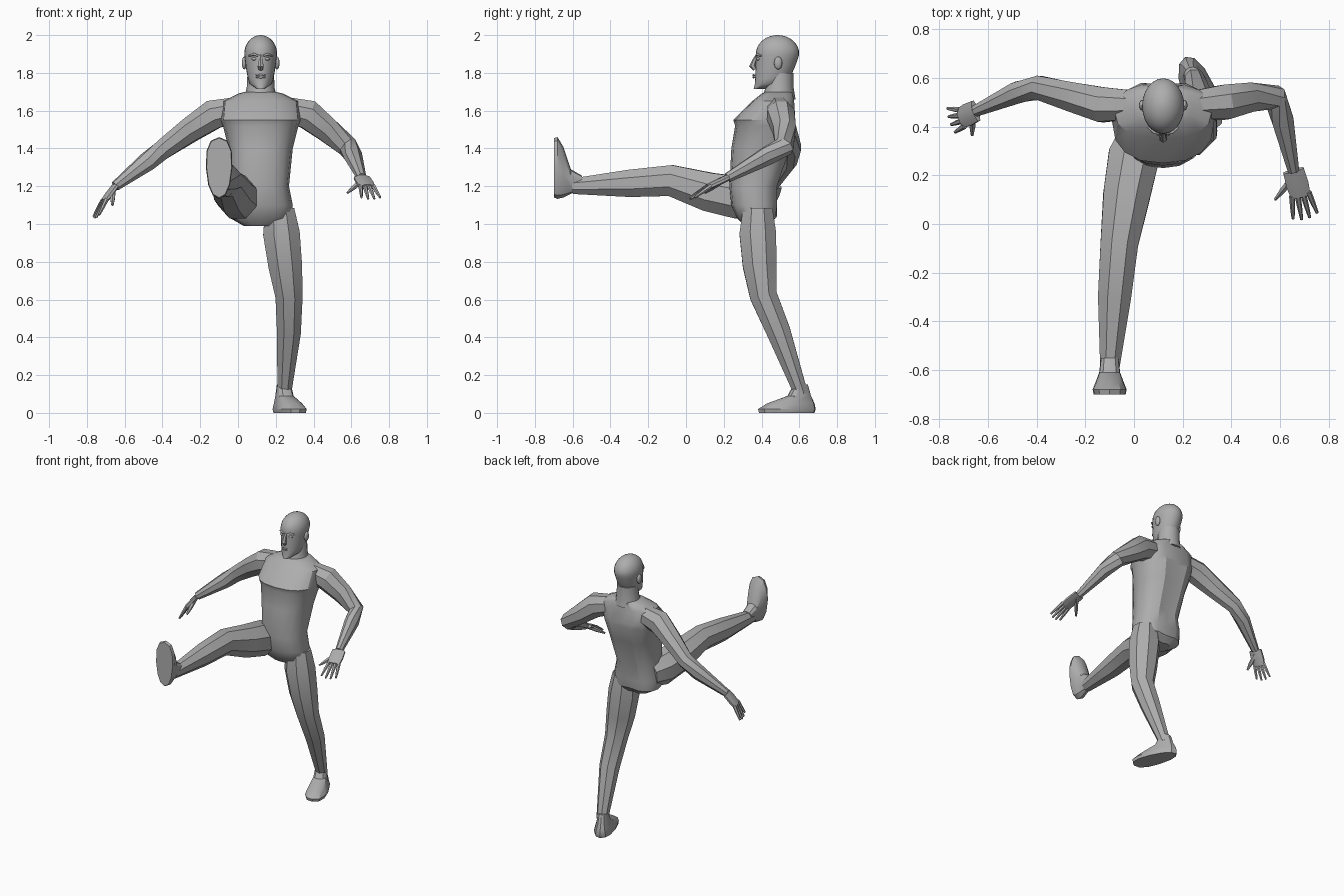
import bpy, bmesh, math
from mathutils import Vector, Matrix

cube = bpy.data.objects.get("Cube")
if cube:
    bpy.data.objects.remove(cube, do_unlink=True)

GREY = (0.42, 0.42, 0.42, 1)
grey = bpy.data.materials.new("plain grey")
grey.use_nodes = True
grey.diffuse_color = GREY
grey.node_tree.nodes["Principled BSDF"].inputs["Base Color"].default_value = GREY

UP, FRONT = Vector((0, 0, 1)), Vector((0, -1, 0))
MIDDLE = 0.12  # x of the head and torso


def finish(name, bm, angle):
    """Turn a bmesh into a grey object with sharp edges kept."""
    bmesh.ops.recalc_face_normals(bm, faces=bm.faces)
    mesh = bpy.data.meshes.new(name)
    bm.to_mesh(mesh)
    bm.free()
    mesh.materials.append(grey)
    part = bpy.data.objects.new(name, mesh)
    bpy.context.collection.objects.link(part)
    bpy.ops.object.select_all(action="DESELECT")
    part.select_set(True)
    bpy.context.view_layer.objects.active = part
    bpy.ops.object.shade_smooth_by_angle(angle=math.radians(angle))


def skin(name, rings, angle):
    """Bridge rings of points and cap both ends."""
    bm = bmesh.new()
    loops = [[bm.verts.new(point) for point in ring] for ring in rings]
    count = len(loops[0])
    for low, high in zip(loops, loops[1:]):
        for i in range(count):
            j = (i + 1) % count
            bm.faces.new((low[i], low[j], high[j], high[i]))
    bm.faces.new(loops[0])
    bm.faces.new(loops[-1])
    finish(name, bm, angle)


def limb(name, path, radii, up=UP, tall=1.0, sides=8, angle=30):
    """Tube through the path points; tall stretches it towards up."""
    points = [Vector(point) for point in path]
    rings = []
    for k, (point, radius) in enumerate(zip(points, radii)):
        along = points[min(k + 1, len(points) - 1)] - points[max(k - 1, 0)]
        side = along.cross(up).normalized()
        top = side.cross(along).normalized() * tall
        turns = [math.tau * (i + 0.5) / sides for i in range(sides)]
        rings.append([point + (side * math.cos(a) + top * math.sin(a)) * radius * 1.05
                      for a in turns])
    skin(name, rings, angle)


def stack(name, levels, centre=MIDDLE, sides=16, power=1.0, spine=0.0, taper=0.0,
          place=Matrix(), angle=30):
    """Pile of level outlines, each (height, half width, front y, back y)."""
    rings = []
    for height, half, front, back in levels:
        ring = []
        for i in range(sides):
            turn = math.tau * i / sides
            c, s = math.cos(turn), math.sin(turn)
            x = math.copysign(abs(c) ** power, c) * half * (1 - taper * s)
            y = (front + back) / 2 + math.copysign(abs(s) ** power, s) * (back - front) / 2
            if s > 0.99:
                y -= spine
            ring.append(place @ Vector((centre + x, y, height)))
        rings.append(ring)
    skin(name, rings, angle)


def ball(name, centre, scale):
    bm = bmesh.new()
    bmesh.ops.create_uvsphere(bm, u_segments=12, v_segments=8, radius=1,
                              matrix=Matrix.Translation(centre) @ Matrix.Diagonal((*scale, 1)))
    finish(name, bm, 60)


# Torso, from crotch to collar, with a crease under the chest
stack("torso", [
    (0.99, 0.09, 0.31, 0.44), (1.03, 0.16, 0.27, 0.48), (1.1, 0.17, 0.24, 0.49),
    (1.2, 0.15, 0.23, 0.49), (1.4, 0.17, 0.24, 0.56), (1.52, 0.2, 0.26, 0.59),
    (1.55, 0.21, 0.25, 0.59), (1.65, 0.2, 0.35, 0.58), (1.69, 0.12, 0.4, 0.57),
    (1.7, 0.08, 0.42, 0.56)], power=0.85, spine=0.015)
stack("neck", [(1.66, 0.09, 0.4, 0.58), (1.72, 0.074, 0.42, 0.57), (1.8, 0.07, 0.43, 0.57)])


def head_level(t):
    """Outline at share t of the way from chin to crown."""
    widest = 0.65
    jaw = min(t / widest, 1) ** 0.3
    over = max(t - widest, 0) / (1 - widest)
    crown = max(math.sqrt(1 - over * over), 0.06)
    height = 1.715 + 0.285 * t
    if over:
        return height, 0.087 * crown, 0.485 - 0.115 * crown, 0.485 + 0.115 * crown
    return height, 0.022 + 0.065 * jaw, 0.358 + 0.012 * jaw, 0.42 + 0.18 * jaw


# Rows draw closer together towards the crown
ROWS = 16
stack("head", [head_level(math.sin(math.pi / 2 * row / ROWS)) for row in range(ROWS + 1)],
      sides=24, angle=60)

# Face
limb("nose", [(MIDDLE, 0.378, 1.895), (MIDDLE, 0.362, 1.865), (MIDDLE, 0.352, 1.836),
              (MIDDLE, 0.366, 1.82)], [0.008, 0.011, 0.017, 0.012], FRONT, sides=6, angle=50)
for label, height in (("upper_lip", 1.788), ("lower_lip", 1.777)):
    corners = [(MIDDLE + s * 0.028, 0.368 - 0.011 * (s == 0), height) for s in (-1, 0, 1)]
    limb(label, corners, [0.002, 0.006, 0.002], sides=6, angle=60)
for label, s in (("left", 1), ("right", -1)):
    ball(label + "_eye", (MIDDLE + s * 0.034, 0.382, 1.874), (0.015, 0.011, 0.008))
    ball(label + "_ear", (MIDDLE + s * 0.087, 0.488, 1.852), (0.013, 0.022, 0.034))
    limb(label + "_brow", [(MIDDLE + s * 0.014, 0.372, 1.891), (MIDDLE + s * 0.036, 0.376, 1.898),
                           (MIDDLE + s * 0.062, 0.397, 1.89)], [0.005, 0.007, 0.004],
         sides=6, angle=60)


def hand(label, wrist, knuckles, across, reach, thumb):
    """Flat palm, four fanned fingers and a thumb."""
    wrist, knuckles, across, reach, thumb = map(Vector, (wrist, knuckles, across, reach, thumb))
    limb(label + "_palm", [wrist, wrist.lerp(knuckles, 0.55), knuckles],
         [0.016, 0.017, 0.015], across, tall=2.8)
    for finger in range(4):
        fan = finger - 1.5
        base = knuckles + across * fan * 0.023 - reach * 0.1
        tip = knuckles + across * fan * 0.034 + reach * (1.04 - 0.06 * fan * fan)
        limb(f"{label}_finger_{finger + 1}", [base, base.lerp(tip, 0.5), tip],
             [0.012, 0.01, 0.006], across, sides=6)
    root = wrist.lerp(knuckles, 0.2)
    limb(label + "_thumb", [root, root.lerp(thumb, 0.6), thumb], [0.016, 0.013, 0.006], sides=6)


# Arms share one set of radii, shoulder to wrist
ARM = [0.06, 0.074, 0.062, 0.05, 0.046, 0.024]
right_arm = [(0, 0.49, 1.61), (-0.13, 0.49, 1.58), (-0.25, 0.52, 1.5), (-0.39, 0.56, 1.4),
             (-0.48, 0.54, 1.33), (-0.65, 0.465, 1.2)]
left_arm = [(0.25, 0.49, 1.61), (0.37, 0.5, 1.58), (0.47, 0.52, 1.5), (0.58, 0.52, 1.41),
            (0.61, 0.43, 1.36), (0.655, 0.22, 1.245)]
limb("right_arm", right_arm, ARM, tall=1.08)
limb("left_arm", left_arm, ARM, tall=1.08)
hand("right", right_arm[-1], (-0.71, 0.435, 1.12), (0.3, -0.95, 0.1), (-0.045, -0.01, -0.085),
     (-0.665, 0.365, 1.1))
hand("left", left_arm[-1], (0.685, 0.115, 1.195), (0.97, 0.24, 0), (0.02, -0.09, -0.06),
     (0.58, 0.1, 1.165))

# Legs share one set of radii, hip to ankle; the raised one is a little fuller
LEG = [0.08, 0.1, 0.092, 0.074, 0.065, 0.037]
limb("left_leg", [(0.22, 0.38, 1.08), (0.23, 0.38, 0.95), (0.25, 0.39, 0.78), (0.27, 0.41, 0.62),
                  (0.27, 0.49, 0.43), (0.245, 0.61, 0.1)], LEG, FRONT)
limb("right_leg", [(0.03, 0.38, 1.13), (0, 0.28, 1.14), (-0.03, 0.12, 1.17), (-0.06, -0.08, 1.23),
                   (-0.08, -0.3, 1.215), (-0.1, -0.6, 1.2)],
     [radius * 1.08 for radius in LEG], tall=1.06)

# Feet share one shape: the left stands, the right shows its sole to the front
FOOT = [(0, 0.066, -0.245, 0.07), (0.02, 0.07, -0.25, 0.077), (0.05, 0.058, -0.2, 0.07),
        (0.09, 0.043, -0.08, 0.05), (0.15, 0.036, -0.045, 0.03)]
stances = {
    "left_foot": Matrix.Translation((0.238, 0.615, 0)) @ Matrix.Rotation(math.radians(21), 4, "Z"),
    "right_foot": Matrix.Translation((-0.1, -0.7, 1.21)) @ Matrix.Rotation(-math.pi / 2, 4, "X"),
}
for label, place in stances.items():
    stack(label, FOOT, centre=0, sides=12, power=0.85, taper=0.15, place=place)
